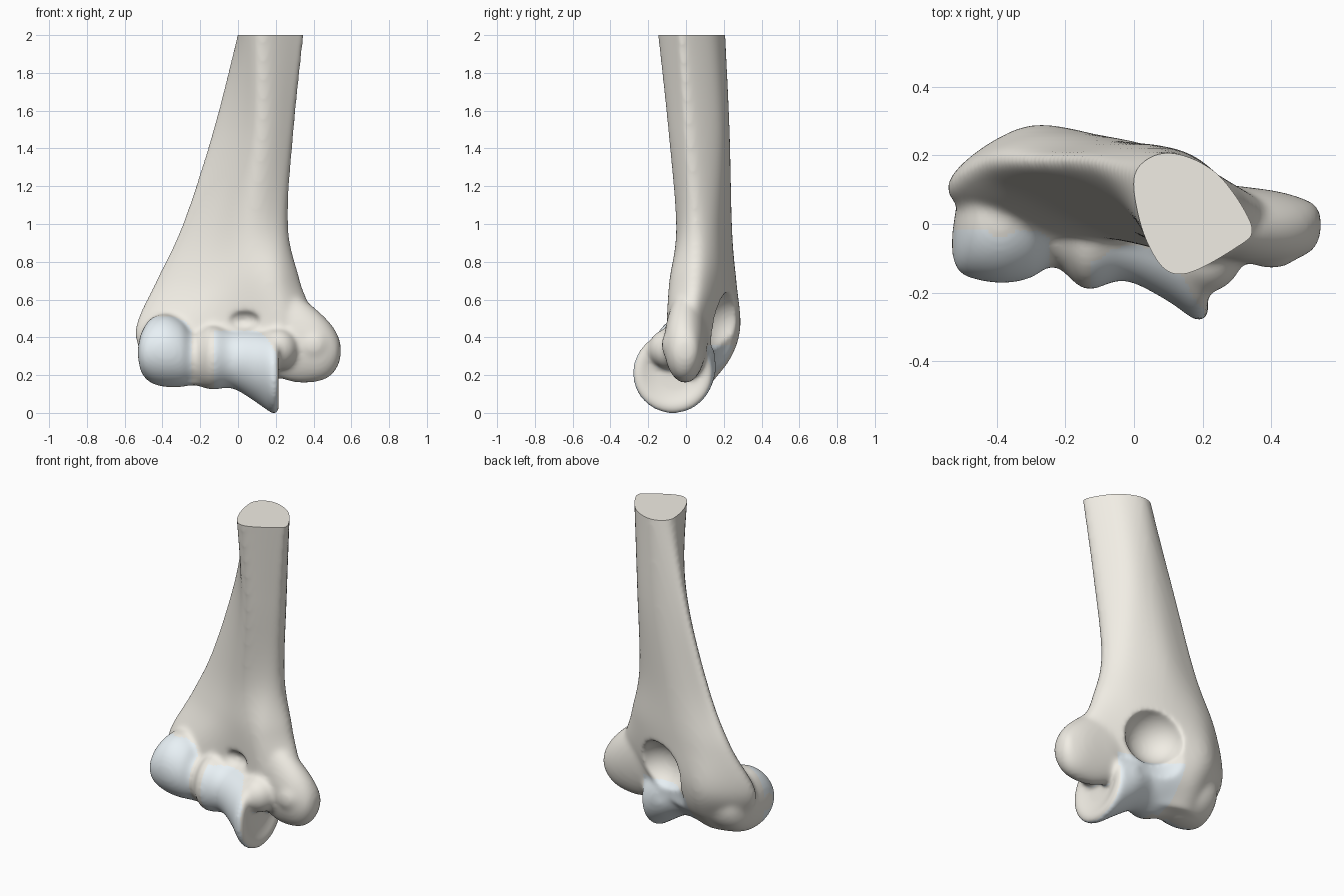
import bpy, bmesh
from mathutils import Vector, Matrix
from math import sin, cos, pi

if "Cube" in bpy.data.objects:
    bpy.data.objects.remove(bpy.data.objects["Cube"])


def spline(pts, n, closed):
    """Catmull-Rom through points, n steps per span."""
    k, out = len(pts), []
    at = (lambda i: pts[i % k]) if closed else (lambda i: pts[max(0, min(k - 1, i))])
    for i in range(k if closed else k - 1):
        a, b, c, d = at(i - 1), at(i), at(i + 1), at(i + 2)
        for s in range(n):
            t = s / n
            out.append((b * 2 + (c - a) * t + (a * 2 - b * 5 + c * 4 - d) * t * t
                        + (b * 3 - a - c * 3 + d) * t ** 3) * 0.5)
    return out if closed else out + [pts[-1]]


def loft(bm, rings):
    rows = [[bm.verts.new(p) for p in r] for r in rings]
    n = len(rows[0])
    faces = [bm.faces.new(rows[0][::-1]), bm.faces.new(rows[-1])]
    for a, b in zip(rows, rows[1:]):
        for i in range(n):
            j = (i + 1) % n
            faces.append(bm.faces.new((a[i], a[j], b[j], b[i])))
    bmesh.ops.recalc_face_normals(bm, faces=faces)


def x_loft(bm, stations):
    """Ellipse rings along x: (x, centre y, centre z, radius y, radius z)."""
    rings = [[Vector((x, cy + ry * cos(i * pi / 24), cz + rz * sin(i * pi / 24)))
              for i in range(48)] for x, cy, cz, ry, rz in stations]
    cols = [spline(list(c), 5, False) for c in zip(*rings)]
    loft(bm, list(zip(*cols)))


def ellipsoid(bm, c, r):
    bmesh.ops.create_icosphere(bm, subdivisions=4, radius=1,
                               matrix=Matrix.Translation(c) @ Matrix.Diagonal((*r, 1)))


def make(name, bm):
    me = bpy.data.meshes.new(name)
    bm.to_mesh(me)
    bm.free()
    ob = bpy.data.objects.new(name, me)
    bpy.context.collection.objects.link(ob)
    return ob


bm = bmesh.new()
# shaft flaring into the two columns: z and eight (x, y) points,
# lateral edge -> back -> medial edge -> front
sections = [
    (0.15, [-.42, .06, -.28, .13, -.10, .07, .08, .03, .12, -.02, .08, -.06, -.05, -.07, -.3, -.05]),
    (0.28, [-.50, .08, -.31, .22, -.15, .21, .10, .11, .20, .00, .15, -.08, -.02, -.07, -.3, -.05]),
    (0.45, [-.545, .11, -.33, .28, -.10, .25, .20, .14, .40, .02, .24, -.10, .00, -.055, -.33, -.01]),
    (0.70, [-.435, .17, -.29, .26, -.05, .25, .20, .17, .33, .05, .22, -.08, .04, -.065, -.2, .03]),
    (1.00, [-.295, .175, -.20, .225, -.02, .24, .18, .17, .265, .06, .21, -.02, .06, -.05, -.11, .045]),
    (1.50, [-.13, .165, -.08, .21, .06, .23, .20, .18, .295, .03, .25, -.04, .12, -.095, .01, .00]),
    (2.05, [.01, .11, .04, .18, .12, .205, .25, .14, .35, -.01, .32, -.06, .13, -.155, .04, -.06]),
]
outlines = [spline([Vector((xy[i], xy[i + 1], z)) for i in range(0, 16, 2)], 6, True) for z, xy in sections]
loft(bm, list(zip(*[spline(list(c), 8, False) for c in zip(*outlines)])))
# capitulum, groove and trochlea along one hinge axis
x_loft(bm, [(x, y, z, r, r) for x, y, z, r in [
    (-.53, -.06, .32, .03), (-.51, -.03, .32, .11), (-.46, .01, .33, .172), (-.38, .02, .33, .193),
    (-.30, .02, .315, .178), (-.23, .02, .29, .143), (-.14, -.02, .295, .172), (-.03, -.01, .285, .155),
    (.09, -.03, .25, .19), (.18, -.068, .212, .214), (.205, -.07, .21, .208), (.22, -.07, .21, .18),
    (.20, -.06, .22, .12), (.195, -.05, .22, .04)]])
# medial epicondyle and its web to the trochlea
x_loft(bm, [(.06, .03, .46, .08, .22), (.20, .02, .44, .10, .25), (.31, .00, .395, .11, .235),
            (.42, -.01, .355, .105, .19), (.49, -.01, .335, .085, .14), (.53, -.005, .33, .06, .08),
            (.545, 0, .33, .02, .03)])
ellipsoid(bm, (.40, -.06, .36), (.09, .07, .09))
ellipsoid(bm, (.21, -.08, .34), (.11, .12, .11))
bone = make("distal_humerus", bm)

# elbow fossae carved from the back and the front
bm = bmesh.new()
ellipsoid(bm, (.04, .25, .47), (.18, .18, .17))
cutters = [make("olecranon_cutter", bm)]
bm = bmesh.new()
ellipsoid(bm, (.04, .31, .29), (.22, .16, .27))
cutters.append(make("channel_cutter", bm))
bm = bmesh.new()
ellipsoid(bm, (.02, -.10, .49), (.10, .08, .06))
cutters.append(make("coronoid_cutter", bm))


def remesh(size):
    m = bone.modifiers.new("merge", "REMESH")
    m.mode, m.voxel_size = "VOXEL", size


def soften(n):
    m = bone.modifiers.new("soften", "SMOOTH")
    m.factor, m.iterations = .5, n


remesh(.011)
soften(8)
for c in cutters:
    c.hide_render = True
    m = bone.modifiers.new("fossa", "BOOLEAN")
    m.operation, m.object = "DIFFERENCE", c
remesh(.011)
soften(14)
dg = bpy.context.evaluated_depsgraph_get()
mesh = bpy.data.meshes.new_from_object(bone.evaluated_get(dg))
bone.modifiers.clear()
bone.data = mesh
for c in cutters:
    bpy.data.objects.remove(c)

mesh.materials.clear()
for name, col in (("bone", (.88, .85, .78, 1)), ("cartilage", (.81, .88, .92, 1))):
    mat = bpy.data.materials.new(name)
    mat.diffuse_color = col
    mat.use_nodes = True
    mat.node_tree.nodes["Principled BSDF"].inputs["Base Color"].default_value = mat.diffuse_color
    mesh.materials.append(mat)

# cut the shaft flat at the top
bm = bmesh.new()
bm.from_mesh(mesh)
low = min(v.co.z for v in bm.verts)
bmesh.ops.translate(bm, verts=bm.verts, vec=(0, 0, -low))
cut = bmesh.ops.bisect_plane(bm, geom=bm.verts[:] + bm.edges[:] + bm.faces[:],
                             plane_co=(0, 0, 2), plane_no=(0, 0, 1), clear_outer=True)
bmesh.ops.edgeloop_fill(bm, edges=[e for e in cut["geom_cut"] if isinstance(e, bmesh.types.BMEdge)])
bm.normal_update()


# cartilage on the capitulum and the trochlea
def cartilage(c, n):
    if c.x < -.245:
        return c.y < -.02 and c.z < .51 - 10 * max(0, c.x + .33) ** 2 and c.x > -.525
    if c.x > .212 or n.x > .7 and c.x > .15:
        return False
    if c.y < .0:
        return c.x > -.13 and c.z < .435 - 8 * max(0, c.x - .08) ** 2
    return c.x > -.17 and c.z < .36


for f in bm.faces:
    f.smooth = True
    f.material_index = int(cartilage(f.calc_center_median(), f.normal))
bm.to_mesh(mesh)
bm.free()
bpy.context.view_layer.objects.active = bone
bone.select_set(True)
bpy.ops.object.shade_smooth_by_angle(angle=.8)
